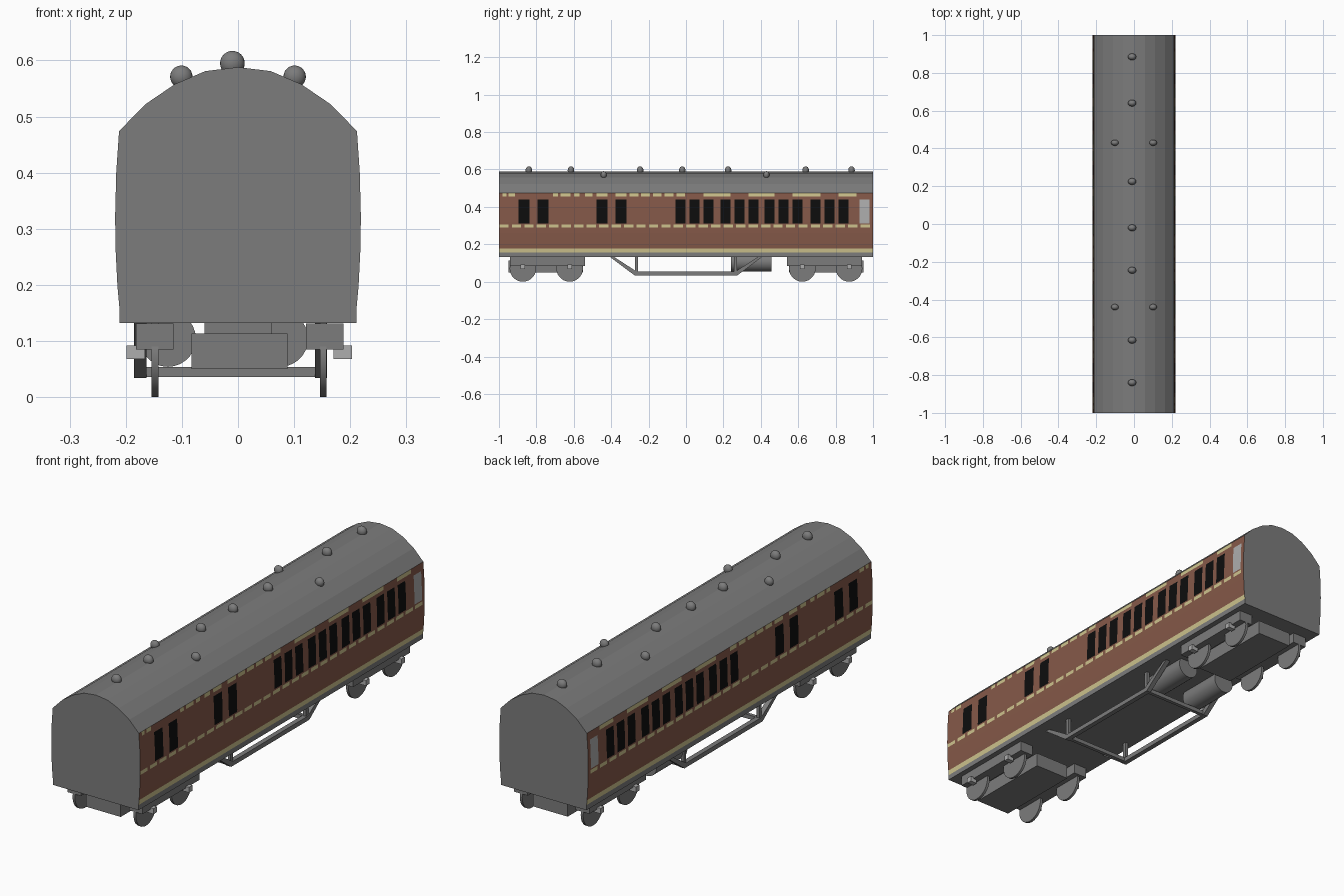
import bpy, bmesh, math
from mathutils import Matrix, Vector

if "Cube" in bpy.data.objects:
    bpy.data.objects.remove(bpy.data.objects["Cube"])


def material(name, rgb):
    m = bpy.data.materials.new(name)
    m.diffuse_color = (*rgb, 1)
    m.use_nodes = True
    m.node_tree.nodes["Principled BSDF"].inputs["Base Color"].default_value = m.diffuse_color
    return m


GREY = material("mid grey", (0.2, 0.2, 0.2))
LIGHT = material("light grey", (0.42, 0.42, 0.42))
BROWN = material("coach brown", (0.235, 0.1, 0.066))
CREAM = material("cream", (0.62, 0.55, 0.27))
BLACK = material("window black", (0.004, 0.004, 0.004))


def add_object(name, bm, mats, smooth=False):
    me = bpy.data.meshes.new(name)
    for f in bm.faces:
        f.smooth = smooth
    bm.to_mesh(me)
    bm.free()
    for m in mats:
        me.materials.append(m)
    ob = bpy.data.objects.new(name, me)
    bpy.context.collection.objects.link(ob)
    if smooth:
        bpy.context.view_layer.objects.active = ob
        ob.select_set(True)
        bpy.ops.object.shade_smooth_by_angle(angle=math.radians(40))
        ob.select_set(False)
    return ob


def box(name, x, y, z, mat=GREY):
    bm = bmesh.new()
    centre = Vector([(a + b) / 2 for a, b in (x, y, z)])
    size = [abs(b - a) for a, b in (x, y, z)]
    bmesh.ops.create_cube(bm, size=1, matrix=Matrix.Translation(centre) @ Matrix.Diagonal((*size, 1)))
    return add_object(name, bm, [mat])


def cylinder(name, centre, radius, depth, axis, sides=28):
    bm = bmesh.new()
    turn = Matrix.Rotation(math.pi / 2, 4, 'Y' if axis == 'X' else 'X')
    bmesh.ops.create_cone(bm, cap_ends=True, segments=sides, radius1=radius, radius2=radius,
                          depth=depth, matrix=Matrix.Translation(centre) @ turn)
    return add_object(name, bm, [GREY], True)


def prism(name, outline, x0, x1):
    """Extrude a (y, z) outline along x."""
    bm = bmesh.new()
    f = bm.faces.new([bm.verts.new((x0, y, z)) for y, z in outline])
    new = bmesh.ops.extrude_face_region(bm, geom=[f])["geom"]
    bmesh.ops.translate(bm, vec=(x1 - x0, 0, 0), verts=[v for v in new if isinstance(v, bmesh.types.BMVert)])
    bmesh.ops.recalc_face_normals(bm, faces=bm.faces)
    return add_object(name, bm, [GREY])


# Body cross-section: side curve (x, z) and faceted roof
SIDE = [(0.211, 0.155), (0.215, 0.2), (0.218, 0.26), (0.219, 0.32), (0.217, 0.4), (0.212, 0.474)]
ROOF = [(0.212, 0.474), (0.165, 0.522), (0.112, 0.558), (0.058, 0.581), (0, 0.588)]


def side_x(z):
    for (xa, za), (xb, zb) in zip(SIDE, SIDE[1:]):
        if z <= zb + 1e-6:
            return xa + (xb - xa) * (z - za) / (zb - za)
    return SIDE[-1][0]


# Painted side layout along y
windows = [(y, y + 0.059) for y in (-0.896, -0.794, -0.479, -0.377)]
windows += [(g + 0.075 * i, g + 0.075 * i + 0.053)
            for g in (-0.056, 0.184, 0.42, 0.666) for i in range(3)]
patch = (0.928, 0.981)
mid_dashes = [(-0.998 + 0.0666 * i, -0.948 + 0.0666 * i) for i in range(30)]
top_dashes = [(-0.98, -0.96), (-0.948, -0.915), (-0.71, -0.685), (-0.67, -0.617), (-0.6, -0.57),
              (-0.54, -0.5), (-0.478, -0.42), (-0.377, -0.318)]
top_dashes += [(-0.302 + 0.0625 * i, -0.255 + 0.0625 * i) for i in range(5)]
top_dashes += [(0.094, 0.238), (0.334, 0.473), (0.57, 0.719), (0.815, 0.912)]


def inside(v, spans):
    return any(a < v < b for a, b in spans)


def side_colour(y, z):
    if z < 0.177:
        return 1
    if 0.29 < z < 0.306:
        return 1 if inside(y, mid_dashes) else 0
    if z > 0.456:
        return 1 if inside(y, top_dashes) else 0
    if 0.312 < z < 0.44:
        return 2 if inside(y, windows) else 3 if inside(y, [patch]) else 0
    return 0


# Coach sides: grid cut along every painted border, coloured by rule
ys = sorted({round(v, 4) for s in windows + [patch] + mid_dashes + top_dashes for v in s} | {-1.0, 1.0})
zs = sorted({z for _, z in SIDE} | {0.177, 0.29, 0.306, 0.312, 0.44, 0.456})
bm = bmesh.new()
for s in (-1, 1):
    grid = [[bm.verts.new((s * side_x(z), y, z)) for z in zs] for y in ys]
    for i in range(len(ys) - 1):
        for j in range(len(zs) - 1):
            quad = [grid[i][j], grid[i + 1][j], grid[i + 1][j + 1], grid[i][j + 1]]
            f = bm.faces.new(quad if s > 0 else quad[::-1])
            f.material_index = side_colour((ys[i] + ys[i + 1]) / 2, (zs[j] + zs[j + 1]) / 2)
add_object("coach_sides", bm, [BROWN, CREAM, BLACK, LIGHT])

# Roof, ends and floor
half = SIDE[:-1] + ROOF
section = half + [(-x, z) for x, z in half[-2::-1]]
bm = bmesh.new()
front = [bm.verts.new((x, -1, z)) for x, z in section]
back = [bm.verts.new((x, 1, z)) for x, z in section]
bm.faces.new(front)
bm.faces.new(back[::-1])
n = len(section)
for i in range(n):
    j = (i + 1) % n
    if max(section[i][1], section[j][1]) > 0.48 or j == 0:   # sides are a separate part
        bm.faces.new((front[j], front[i], back[i], back[j]))
add_object("roof_and_ends", bm, [GREY])

# Underframe
box("underframe", (-0.211, 0.211), (-1, 1), (0.132, 0.155))


# Roof ventilators
def vent(x, y, z, r):
    bm = bmesh.new()
    bmesh.ops.create_uvsphere(bm, u_segments=20, v_segments=12, radius=r,
                              matrix=Matrix.Translation((x, y, z)) @ Matrix.Diagonal((1, 0.8, 1, 1)))
    add_object("roof_vent", bm, [GREY], True)


for y in (0.885, 0.64, 0.225, -0.02, -0.245, -0.615, -0.84):
    vent(-0.01, y, 0.595, 0.022)
for y in (0.43, -0.44):
    for x in (-0.101, 0.101):
        vent(x, y, 0.571, 0.02)

# Bogies: centre block, side frames, wheels and axle boxes
for e in (-1, 1):
    box("bogie_centre", (-0.083, 0.088), (e * 0.75 - 0.2, e * 0.75 + 0.2), (0.05, 0.113))
    box("bogie_bolster", (-0.06, 0.06), (e * 0.75 - 0.06, e * 0.75 + 0.06), (0.113, 0.133))
    for s in (-1, 1):
        box("bogie_side_frame", (0.003 + s * 0.118, 0.003 + s * 0.185),
            (e * 0.74 - 0.2, e * 0.74 + 0.2), (0.085, 0.131))
        for y in (0.622, 0.872):
            cylinder("wheel", (0.002 + s * 0.15, e * y, 0.071), 0.071, 0.012, 'X')
            box("axle_box", (0.002 + s * 0.168, 0.002 + s * 0.201),
                (e * y - 0.012, e * y + 0.012), (0.068, 0.092), LIGHT)

# Truss under the middle of the coach
for x0, x1 in ((-0.185, -0.163), (0.137, 0.159)):
    box("truss_bottom_bar", (x0, x1), (-0.275, 0.275), (0.034, 0.054))
    for e in (-1, 1):
        prism("truss_diagonal", [(e * 0.26, 0.034), (e * 0.275, 0.034), (e * 0.412, 0.136),
                                 (e * 0.39, 0.136), (e * 0.26, 0.052)], x0, x1)
        box("truss_post", (x0 + 0.004, x1 - 0.004), (e * 0.257, e * 0.273), (0.05, 0.135))
for e in (-1, 1):
    box("truss_cross_bar", (-0.165, 0.14), (e * 0.257, e * 0.273), (0.036, 0.054))

# Underfloor tanks
for x in (-0.125, 0.075):
    cylinder("underfloor_tank", (x, 0.348, 0.104), 0.05, 0.216, 'Y')
